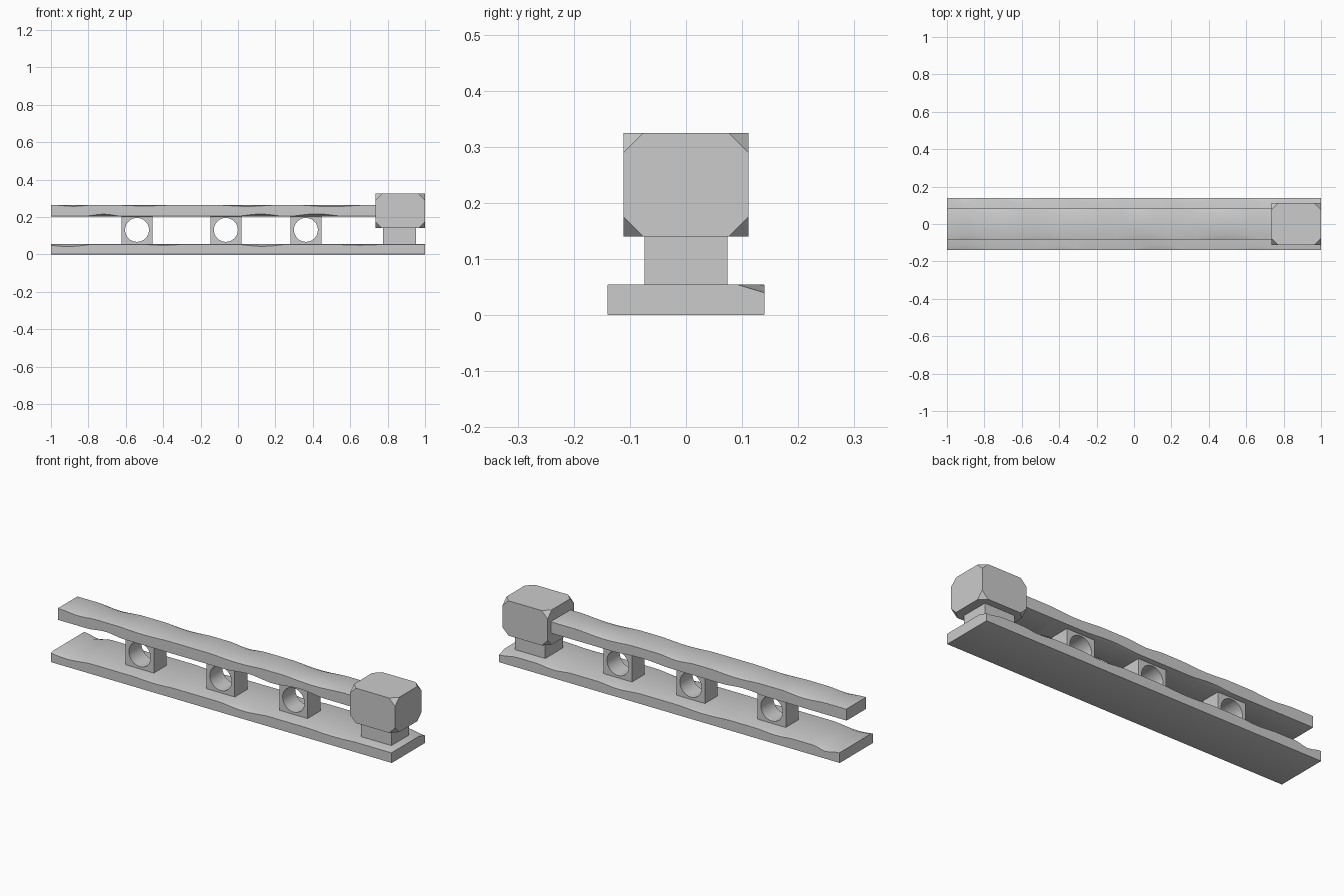
import bpy, bmesh, math

if "Cube" in bpy.data.objects:
    bpy.data.objects.remove(bpy.data.objects["Cube"])


def finish(name, bm):
    bmesh.ops.recalc_face_normals(bm, faces=bm.faces)
    me = bpy.data.meshes.new(name)
    bm.to_mesh(me)
    bm.free()
    ob = bpy.data.objects.new(name, me)
    bpy.context.collection.objects.link(ob)
    bpy.ops.object.select_all(action='DESELECT')
    ob.select_set(True)
    bpy.context.view_layer.objects.active = ob
    bpy.ops.object.shade_smooth_by_angle(angle=math.radians(25))
    return ob


def chip(x, bumps):
    """Wear depth (across, down) of one long edge at x, from soft bumps."""
    dy, dz = 0.003, 0.001
    for cx, half, by, bz in bumps:
        t = abs(x - cx) / half
        if t < 1:
            f = math.cos(t * math.pi / 2) ** 2
            dy, dz = max(dy, by * f), max(dz, bz * f)
    return dy, dz


def worn_plank(name, x0, x1, hw, z0, z1, front, back, front_low=(), back_low=(), n=72):
    bm = bmesh.new()
    rings = []
    for i in range(n + 1):
        x = x0 + (x1 - x0) * i / n
        pts = []
        for sy, top, bumps in ((-1, 0, front_low), (1, 0, back_low),
                               (1, 1, back), (-1, 1, front)):
            dy, dz = chip(x, bumps)
            z = z1 - dz if top else z0 + dz
            side = (sy * hw, z)
            flat = (sy * (hw - dy), z1 if top else z0)
            pts += [side, flat] if (sy < 0) != bool(top) else [flat, side]
        rings.append([bm.verts.new((x, y, z)) for y, z in pts])
    for a, b in zip(rings, rings[1:]):
        for j in range(8):
            k = (j + 1) % 8
            bm.faces.new((a[j], a[k], b[k], b[j]))
    bm.faces.new(rings[0])
    bm.faces.new(rings[-1])
    return finish(name, bm)


def box(name, x0, x1, hw, z0, z1, corner=0):
    bm = bmesh.new()
    bmesh.ops.create_cube(bm, size=1)
    for v in bm.verts:
        v.co = ((x0 + x1) / 2 + v.co.x * (x1 - x0), v.co.y * 2 * hw,
                (z0 + z1) / 2 + v.co.z * (z1 - z0))
    if corner:
        bmesh.ops.bevel(bm, geom=bm.verts[:], offset=corner, segments=1,
                        profile=0.5, affect='VERTICES')
    return finish(name, bm)


def holed_block(name, cx, hw, hd, z0, z1, r, cz, n=32):
    """Square block with a round bore running front to back."""
    bm = bmesh.new()
    loops = []
    for y in (-hd, hd):
        inner, outer = [], []
        for i in range(n):
            a = 2 * math.pi * i / n + math.pi / 4
            c, s = math.cos(a), math.sin(a)
            m = max(abs(c), abs(s))
            inner.append(bm.verts.new((cx + r * c, y, cz + r * s)))
            h = (z1 - cz) if s > 0 else (cz - z0)
            outer.append(bm.verts.new((cx + hw * c / m, y, cz + h * s / m)))
        loops.append((inner, outer))
    (fi, fo), (bi, bo) = loops
    for i in range(n):
        k = (i + 1) % n
        for p, q in ((fi, fo), (fo, bo), (bo, bi), (bi, fi)):
            bm.faces.new((p[i], p[k], q[k], q[i]))
    return finish(name, bm)


# Base plank with worn top edges
worn_plank("base_plank", -1, 1, 0.14, 0, 0.055,
           front=[(-0.91, 0.17, 0.035, 0.013), (-0.4, 0.16, 0.025, 0.006),
                  (0.13, 0.17, 0.035, 0.012), (0.65, 0.2, 0.02, 0.006)],
           back=[(-0.92, 0.08, 0.05, 0.015), (-0.62, 0.13, 0.025, 0.008),
                 (-0.2, 0.2, 0.03, 0.008), (0.3, 0.15, 0.035, 0.01),
                 (0.68, 0.12, 0.025, 0.01), (1.0, 0.12, 0.05, 0.015)])

# Upper rail, worn on all four edges, running into the head
worn_plank("upper_rail", -1, 0.76, 0.083, 0.203, 0.265,
           front=[(-0.88, 0.12, 0.025, 0.008), (-0.5, 0.2, 0.02, 0.006),
                  (0.05, 0.2, 0.03, 0.008), (0.5, 0.22, 0.03, 0.01)],
           back=[(-0.75, 0.15, 0.025, 0.01), (-0.35, 0.18, 0.02, 0.008),
                 (0.0, 0.12, 0.03, 0.01), (0.42, 0.2, 0.025, 0.01)],
           front_low=[(-0.72, 0.12, 0.03, 0.012), (0.12, 0.15, 0.03, 0.013),
                      (0.42, 0.17, 0.03, 0.014)],
           back_low=[(-0.4, 0.15, 0.025, 0.01), (0.2, 0.2, 0.025, 0.01)])

# Bored spacer blocks between the planks
for i, x in enumerate((-0.54, -0.065, 0.363)):
    holed_block(f"spacer_block_{i + 1}", x, 0.083, 0.053, 0.05, 0.208, 0.064, 0.131)

# End post: neck and chipped head
box("post_neck", 0.775, 0.953, 0.074, 0.045, 0.15)
box("post_head", 0.735, 1.0, 0.111, 0.14, 0.325, corner=0.035)
